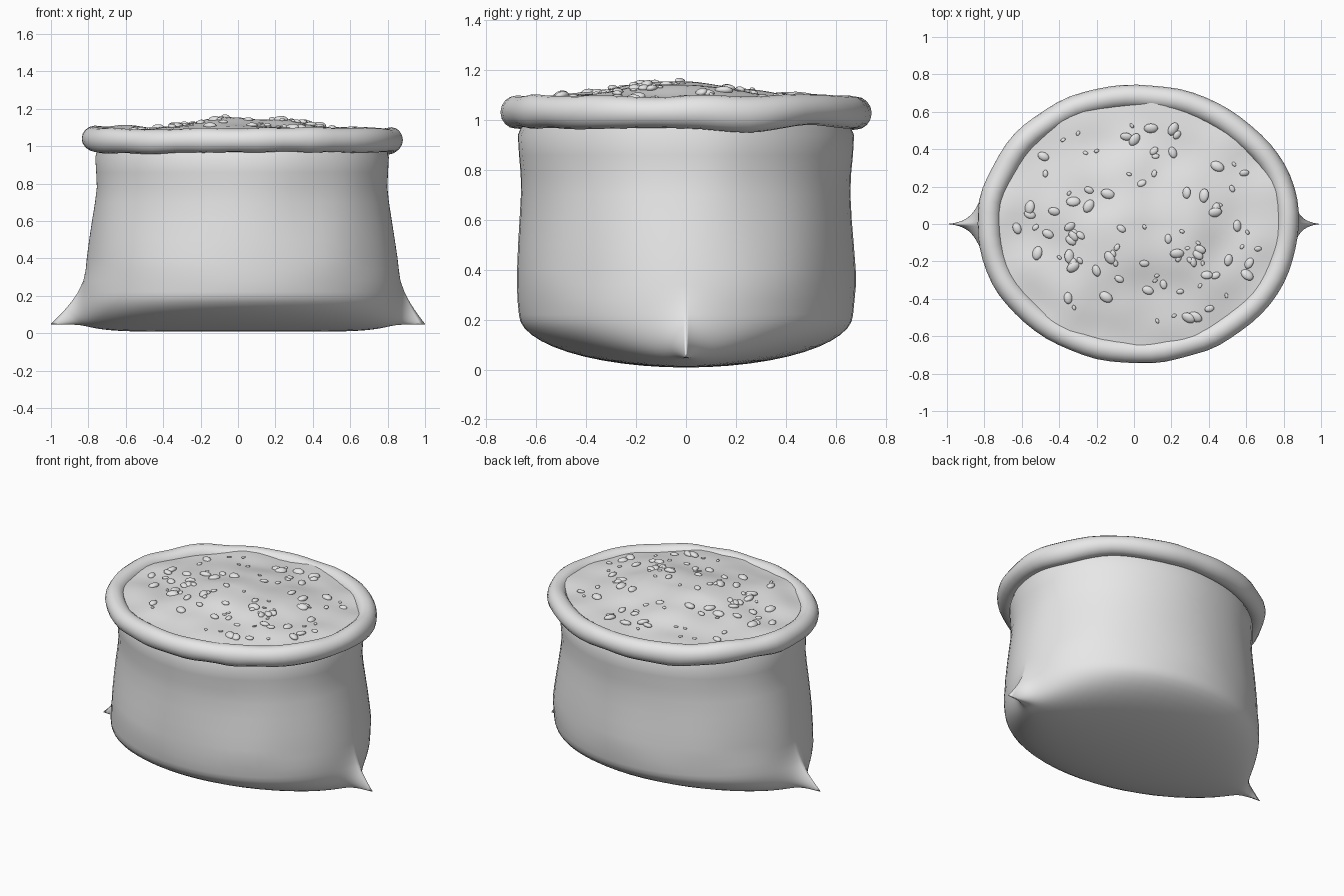
import bpy, bmesh, math, random
from mathutils import Vector, Matrix, noise

if "Cube" in bpy.data.objects:
    bpy.data.objects.remove(bpy.data.objects["Cube"])

random.seed(4)
CX = 0.022                      # the sack sits slightly off centre in x
grey = bpy.data.materials.new("plain grey")
grey.diffuse_color = (0.8, 0.8, 0.8, 1)
grey.use_nodes = True
grey.node_tree.nodes["Principled BSDF"].inputs["Base Color"].default_value = grey.diffuse_color


def finish(bm, name):
    bmesh.ops.recalc_face_normals(bm, faces=bm.faces)
    for f in bm.faces:
        f.smooth = True
    me = bpy.data.meshes.new(name)
    bm.to_mesh(me)
    bm.free()
    me.materials.append(grey)
    ob = bpy.data.objects.new(name, me)
    bpy.context.collection.objects.link(ob)
    return ob


def loft(bm, rings, closed=False):
    """Skin a list of closed rings of points with quads."""
    vs = [[bm.verts.new(p) for p in r] for r in rings]
    n = len(vs[0])
    pairs = list(zip(vs, vs[1:])) + ([(vs[-1], vs[0])] if closed else [])
    for a, b in pairs:
        for i in range(n):
            j = (i + 1) % n
            bm.faces.new((a[i], a[j], b[j], b[i]))


def wobble(x, y, z, scale, amount):
    return amount * noise.noise(Vector((x, y, z)) * scale)


# Sack body: oval wall, rounded underside closing on a seam along x, pulled corners
WALL = [  # z, half width in x, half width in y
    (1.04, 0.77, 0.65), (0.975, 0.775, 0.66), (0.94, 0.785, 0.675), (0.86, 0.782, 0.67),
    (0.78, 0.78, 0.662), (0.7, 0.79, 0.66), (0.6, 0.805, 0.665), (0.5, 0.818, 0.672),
    (0.4, 0.83, 0.678), (0.34, 0.835, 0.679), (0.28, 0.84, 0.676), (0.22, 0.84, 0.67)]
N = 96
angles = []
for i in range(N):
    u = 2 * math.pi * i / N
    angles.append(u - 0.38 * math.sin(2 * u))     # denser towards the two corners


def body_point(t, a, b, z, y_scale, lift):
    c, s = math.cos(t), math.sin(t)
    x, y = a * c, b * s * y_scale
    z += lift * 0.04 * abs(c) ** 8
    pull = max(0, min(1, (0.32 - z) / 0.27)) ** 1.6
    width = 0.05 + 0.05 * (1 - pull)
    x += math.copysign(0.16 * pull * math.exp(-abs(b * s) / width), c)
    w = 1 + wobble(c, s, z, 2.2, 0.012)
    if z < 0.3:
        w = 1
    return Vector((CX * (1 - pull) + x * w, y * w, z))


rings = [[body_point(t, a, b, z, 1, 0) for t in angles] for z, a, b in WALL]
STEPS = 12
for k in range(1, STEPS + 1):
    p = math.pi / 2 * k / STEPS
    rings.append([body_point(t, 0.84, 0.67, 0.22 - 0.212 * math.sin(p),
                             math.cos(p), k / STEPS) for t in angles])
bm = bmesh.new()
loft(bm, rings)
bmesh.ops.remove_doubles(bm, verts=bm.verts, dist=0.0005)
finish(bm, "sack_body")

# Rolled rim: a lumpy oval tube around the mouth
bm = bmesh.new()
rings = []
for i in range(72):
    t = 2 * math.pi * i / 72
    c, s = math.cos(t), math.sin(t)
    grow = wobble(c, s, 0.3, 3.5, 0.012)
    rise = wobble(c, s, 5.0, 2.5, 0.014)
    ring = []
    for k in range(16):
        q = 2 * math.pi * k / 16
        o, h = 0.062 * math.cos(q), (0.066 + grow) * math.sin(q)
        ring.append((CX + (0.798 + grow + o) * c, (0.685 + grow + o) * s, 1.034 + rise + h))
    rings.append(ring)
loft(bm, rings, closed=True)
finish(bm, "rolled_rim")


# Filling: a soft uneven mound inside the rim
def mound(x, y):
    d = ((x - 0.04) / 0.42) ** 2 + ((y + 0.06) / 0.4) ** 2
    return 1.062 + 0.092 * math.exp(-d * 0.75) + wobble(x, y, 2.0, 4.5, 0.018)


bm = bmesh.new()
rings = []
for k in range(24, 0, -1):
    r = k / 24
    rings.append([(x, y, mound(x, y)) for x, y in
                  ((CX + 0.765 * r * math.cos(2 * math.pi * i / 64),
                    0.65 * r * math.sin(2 * math.pi * i / 64)) for i in range(64))])
loft(bm, rings)
bm.verts.ensure_lookup_table()
centre = bm.verts.new((CX, 0, mound(CX, 0)))
inner = list(bm.verts)[23 * 64:24 * 64]
for i in range(64):
    bm.faces.new((inner[i], inner[(i + 1) % 64], centre))
finish(bm, "grain_mound")

# Loose grains: small flattened pebbles half sunk in the mound
bm = bmesh.new()
for i in range(95):
    r, t = math.sqrt(random.random()) * 0.93, random.uniform(0, 2 * math.pi)
    x, y = CX + 0.72 * r * math.cos(t), 0.61 * r * math.sin(t)
    size = random.choice((0.014, 0.02, 0.026, 0.032, 0.038))
    m = (Matrix.Translation((x, y, mound(x, y) + 0.002))
         @ Matrix.Rotation(random.uniform(0, math.pi), 4, 'Z')
         @ Matrix.Rotation(random.uniform(-0.4, 0.4), 4, 'X')
         @ Matrix.Diagonal((size, size * 0.7, size * 0.45, 1)))
    bmesh.ops.create_uvsphere(bm, u_segments=12, v_segments=8, radius=1, matrix=m)
finish(bm, "loose_grains")
